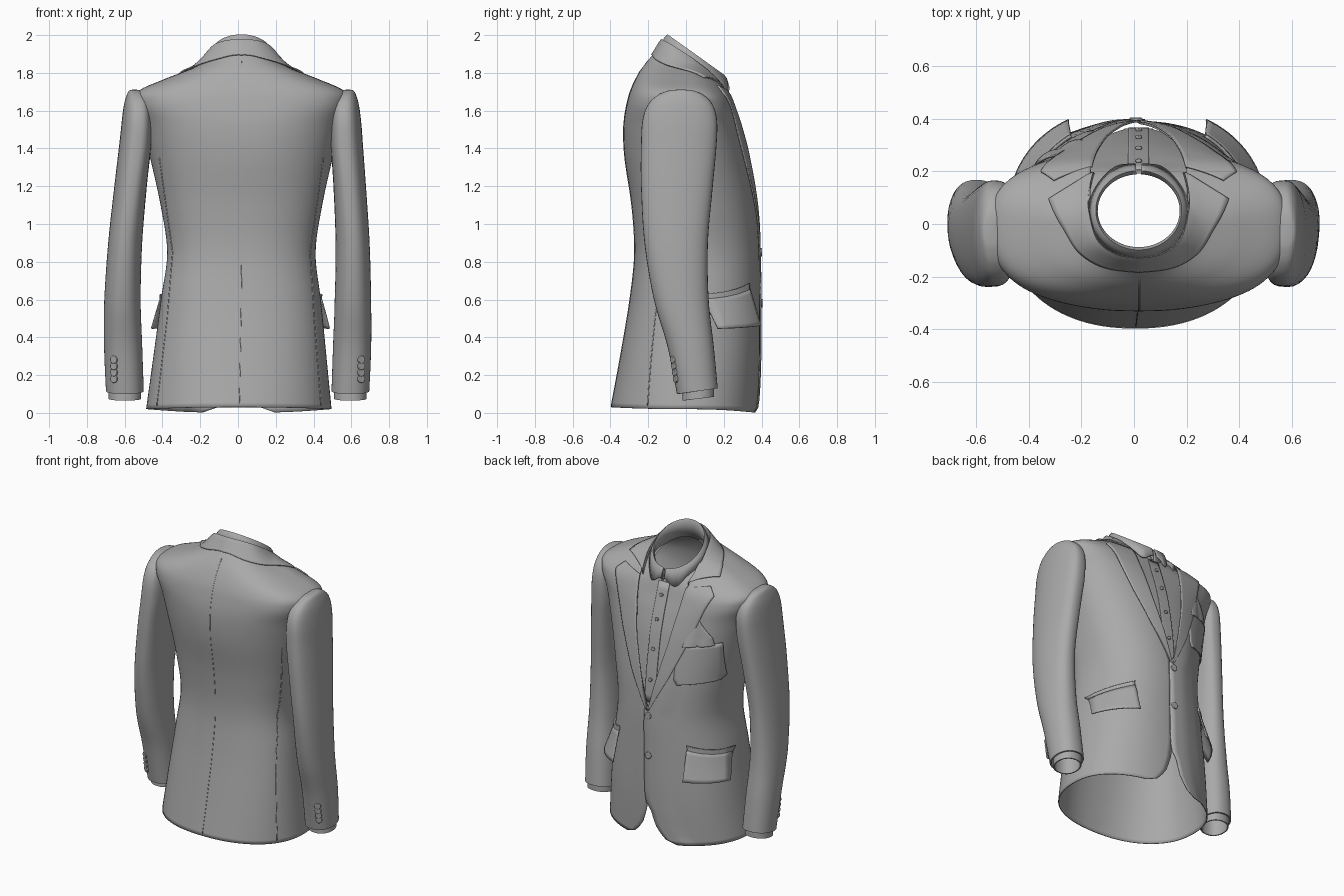
import bpy, bmesh, math
from math import sin, cos, pi, exp
from mathutils import Vector
from mathutils.bvhtree import BVHTree

if "Cube" in bpy.data.objects:
    bpy.data.objects.remove(bpy.data.objects["Cube"])


def lerp_table(table, k):
    """Piecewise-linear lookup of (key, value)."""
    if k <= table[0][0]:
        return table[0][1]
    for (a, va), (b, vb) in zip(table, table[1:]):
        if k <= b:
            return va + (vb - va) * (k - a) / (b - a)
    return table[-1][1]


def catmull(rows, steps):
    """Smooth a list of parameter rows."""
    out, n = [], len(rows)
    for i in range(n - 1):
        p = [rows[max(0, min(n - 1, i + d))] for d in (-1, 0, 1, 2)]
        for s in range(steps):
            t = s / steps
            out.append([0.5 * (2 * b + (c - a) * t + (2 * a - 5 * b + 4 * c - d) * t * t
                               + (3 * b - a - 3 * c + d) * t ** 3) for a, b, c, d in zip(*p)])
    return out + [list(rows[-1])]


def grid(name, rows, closed=False, thick=0.0, cap=False):
    """Mesh object from rows of points."""
    n = len(rows[0])
    faces = [(i * n + j, i * n + (j + 1) % n, (i + 1) * n + (j + 1) % n, (i + 1) * n + j)
             for i in range(len(rows) - 1) for j in range(n if closed else n - 1)]
    if cap:
        faces.append(tuple(range((len(rows) - 1) * n, len(rows) * n)))
    me = bpy.data.meshes.new(name)
    me.from_pydata([tuple(p) for r in rows for p in r], [], faces)
    ob = bpy.data.objects.new(name, me)
    bpy.context.collection.objects.link(ob)
    bm = bmesh.new()
    bm.from_mesh(me)
    bmesh.ops.recalc_face_normals(bm, faces=bm.faces)
    bm.to_mesh(me)
    bm.free()
    if thick:
        m = ob.modifiers.new("thickness", 'SOLIDIFY')
        m.thickness, m.offset = thick, 0
    bpy.ops.object.select_all(action='DESELECT')
    ob.select_set(True)
    bpy.context.view_layer.objects.active = ob
    bpy.ops.object.shade_smooth_by_angle(angle=math.radians(40))
    return ob


# torso cross-sections: z front, z side, z back, half width, y front, y back, roundness
TORSO = catmull([
    (0.00, 0.02, 0.03, .488, .378, -.395, 2.2), (0.30, 0.30, 0.30, .455, .388, -.345, 2.3),
    (0.60, 0.60, 0.60, .420, .388, -.295, 2.3), (0.85, 0.85, 0.85, .390, .385, -.270, 2.3),
    (1.10, 1.10, 1.10, .425, .367, -.285, 2.3), (1.35, 1.35, 1.35, .480, .328, -.322, 2.3),
    (1.50, 1.52, 1.52, .518, .290, -.328, 2.5), (1.60, 1.63, 1.65, .552, .256, -.308, 2.9),
    (1.65, 1.70, 1.73, .545, .240, -.282, 2.7), (1.69, 1.765, 1.81, .405, .227, -.240, 2.3),
    (1.71, 1.815, 1.875, .275, .220, -.190, 2.0), (1.72, 1.85, 1.91, .205, .215, -.160, 2.0)], 7)


def torso_point(row, th, inset=0.0):
    zf, zs, zb, hw, yf, yb, n = row
    s, c = sin(th), cos(th)
    x = (hw - inset) * math.copysign(abs(s) ** (2 / n), s)
    y = (yf - inset if c > 0 else -yb - inset) * math.copysign(abs(c) ** (2 / n), c)
    return Vector((x, y, zs + ((zf if c > 0 else zb) - zs) * c * c))


def edge_angle(row, x):
    r = min(abs(x) / row[3], .97)
    return math.copysign(math.asin(r ** (row[6] / 2)), x)


# jacket shell, open down the front: cutaway hem, button closure, V neck
EDGE = [(0, .19), (.03, .11), (.10, .055), (.2, .02), (.32, 0), (.88, 0), (1.1, .065),
        (1.35, .13), (1.6, .17), (1.72, .185)]
N = 96
body = []
for row in TORSO:
    x = lerp_table(EDGE, row[0])
    lap = .025 if .25 < row[0] < .92 else 0
    a, b = edge_angle(row, x), 2 * pi - edge_angle(row, x - lap)
    r = [torso_point(row, a + (b - a) * j / N) for j in range(N + 1)]
    for j in range(N - 5, N + 1):
        r[j].y += .008 * min(1, (j - N + 6) / 3)
    body.append(r)
grid("jacket_body", body, thick=.006)

# closed torso shape used only for projecting details
sv = [torso_point(r, 2 * pi * j / 120) for r in TORSO for j in range(120)]
sf = [(i * 120 + j, i * 120 + (j + 1) % 120, (i + 1) * 120 + (j + 1) % 120, (i + 1) * 120 + j)
      for i in range(len(TORSO) - 1) for j in range(120)]
TREE = BVHTree.FromPolygons(sv, sf)


def on_body(x, z, off, side=1):
    hit, nor, _, _ = TREE.ray_cast(Vector((x, side * 2, z)), Vector((0, -side, 0)))
    if hit is None:
        hit, nor, _, _ = TREE.find_nearest(Vector((x, side * .15, z)))
    return hit + (-nor if nor.y * side < 0 else nor) * off


def patch(name, left, right, off=.01, thick=.008, side=1, cols=10, sub=8):
    """Cloth piece between two x,z polylines, laid on the torso."""
    rows, m = [], (len(left) - 1) * sub
    tl, tr = (list(enumerate(p)) for p in (left, right))
    for i in range(m + 1):
        lx, lz, rx, rz = [lerp_table([(q, p[a]) for q, p in t], i / sub) for t in (tl, tr) for a in (0, 1)]
        rows.append([on_body(lx + (rx - lx) * t, lz + (rz - lz) * t,
                             off(i / m, t) if callable(off) else off, side)
                     for t in (j / cols for j in range(cols + 1))])
    return grid(name, rows, thick=thick)


def flip(pts, s):
    return [(s * x, z) for x, z in pts]


def button(name, loc, normal, r=.016):
    bpy.ops.mesh.primitive_cylinder_add(vertices=20, radius=r, depth=.012, location=loc,
                                        rotation=Vector(normal).to_track_quat('Z', 'Y').to_euler())
    ob = bpy.context.object
    ob.name = name
    m = ob.modifiers.new("rim", 'BEVEL')
    m.width, m.segments = .003, 2
    bpy.ops.object.shade_smooth_by_angle()


# shirt front, placket and buttons
shirt = []
for row in TORSO:
    if row[0] > .8:
        t = edge_angle(row, min(lerp_table(EDGE, row[0]) + .06, row[3] * .95))
        shirt.append([torso_point(row, -t + 2 * t * j / 24, .022) for j in range(25)])
grid("shirt_front", shirt)
patch("shirt_placket", [(-.04, .93), (-.04, 1.3), (-.04, 1.70)], [(.04, .93), (.04, 1.3), (.04, 1.70)],
      off=-.017, thick=.006)
for i, z in enumerate((1.08, 1.28, 1.47, 1.62)):
    button(f"shirt_button_{i + 1}", on_body(0, z, -.009), (0, 1, .2), .012)

# shirt collar: stand and fall, tilted down to the front, with two points
rows = []
for hw, yf, yb, zf, zb, k in ((.172, .200, -.10, 1.69, 1.88, 0), (.160, .193, -.092, 1.77, 1.985, 0),
                              (.164, .203, -.099, 1.785, 2.0, 0), (.174, .213, -.112, 1.77, 1.985, .1),
                              (.188, .226, -.135, 1.73, 1.93, 1)):
    r = []
    for j in range(73):
        th = .06 + (2 * pi - .12) * j / 72
        y = (yf + yb) / 2 + (yf - yb) / 2 * cos(th)
        drop = .055 * k * exp(-((min(th, 2 * pi - th) - .5) / .28) ** 2)
        r.append((hw * sin(th), y + drop * .2, zb + (zf - zb) * (y - yb) / (yf - yb) - drop))
    rows.append(r)
grid("shirt_collar", rows, thick=.008)

# jacket collar: roll line at the neck out to an edge lying on the shoulders
roll = catmull([(.176, .198, 1.705), (.193, .12, 1.80), (.192, .05, 1.862), (.16, -.06, 1.935),
                (.09, -.115, 1.967), (0, -.132, 1.975)], 6)
outer = catmull([(.343, .095), (.32, .04), (.285, -.02), (.225, -.11), (.13, -.165), (0, -.182)], 6)


def shell_z(x, y):
    hit = TREE.ray_cast(Vector((x, y, 3)), Vector((0, 0, -1)))[0]
    return hit.z if hit else 0


half = []
for p, (ox, oy) in zip(roll, outer):
    q = (ox, oy, shell_z(ox, oy) + .008)
    r = [(p[0] * .95, p[1] * .95, p[2] - .05)]
    for j in range(9):
        x, y, z = (a + (b - a) * j / 8 for a, b in zip(p, q))
        r.append((x, y, max(z, shell_z(x, y) + .010)))
    half.append(r)
grid("jacket_collar", half + [[(-x, y, z) for x, y, z in r] for r in half[-2::-1]], thick=.008)

for s, tag in ((1, "right"), (-1, "left")):
    # lapel with notch below the collar
    patch(f"{tag}_lapel", flip([(0, .88), (.055, 1.1), (.118, 1.35), (.160, 1.58), (.172, 1.675), (.176, 1.70)], s),
          flip([(.012, .885), (.135, 1.12), (.245, 1.37), (.33, 1.6), (.370, 1.685), (.322, 1.728)], s),
          off=lambda u, t: .008 + .010 * sin(pi * min(u, .5)) * (1 - .6 * t) * (1 - u))
    # hip pocket: welt and flared flap
    patch(f"{tag}_pocket_welt", flip([(.250, .685), (.255, .65)], s), flip([(.415, .625), (.415, .59)], s),
          off=.010, thick=.012)
    patch(f"{tag}_pocket_flap", flip([(.250, .655), (.238, .46)], s), flip([(.415, .60), (.417, .44)], s),
          off=lambda u, t: .012 + .045 * u)
    # side seam
    patch(f"{tag}_side_seam", flip([(.43, .04), (.385, .5), (.36, .85), (.43, 1.35)], s),
          flip([(.433, .04), (.388, .5), (.363, .85), (.433, 1.35)], s), off=.003, thick=.003, side=-1, cols=1)

    # sleeve: z, centre x, centre y, half width, half depth
    arm = catmull([(.115, .597, .06, .100, .108), (.35, .606, .025, .101, .122), (.6, .610, -.025, .096, .145),
                   (.9, .602, -.052, .090, .168), (1.2, .580, -.048, .086, .190), (1.42, .560, -.038, .085, .200),
                   (1.55, .553, -.033, .080, .197), (1.63, .552, -.030, .070, .172),
                   (1.68, .556, -.028, .052, .125), (1.705, .562, -.026, .033, .07),
                   (1.711, .565, -.026, .012, .025)], 6)

    def ring(z, cx, cy, rx, ry, slant=0.0):
        pts = []
        for j in range(40):
            t = 2 * pi * j / 40
            # inner half squarer towards the armhole
            e = .85 if cos(t) > 0 else .85 - .25 * max(0, min(1, (z - .9) / .5))
            f = 1 if cos(t) > 0 else 1 - .35 * max(0, min(1, (z - .9) / .5))
            pts.append((s * (cx + rx * math.copysign(abs(cos(t)) ** e, cos(t))),
                        cy + ry * math.copysign(abs(sin(t)) ** f, sin(t)), z + slant * sin(t)))
        return pts
    rows = [ring(*a, slant=.015 * max(0, 1 - (a[0] - .115) / .3)) for a in arm]
    hem = [ring(z, .597, .06, .090, .098, .015) for z in (.2, .115)]
    grid(f"{tag}_sleeve", hem + rows, closed=True, cap=True)
    # shirt cuff, doubled back inside
    grid(f"{tag}_shirt_cuff", [ring(z, .597, .065, r, r * .98, .01)
                               for z, r in ((.2, .086), (.075, .086), (.075, .078), (.2, .078))], closed=True)
    # sleeve buttons up the back of the cuff
    for i in range(4):
        z = .18 + .034 * i
        t = math.radians(-62)
        y = lerp_table([(.115, .06), (.35, .025)], z) + .115 * sin(t)
        button(f"{tag}_sleeve_button_{i + 1}", (s * (.60 + .104 * cos(t) ** .85), y - .004, z),
               (s * .45, -.9, -.1), .021)

# breast pocket with folded square
patch("breast_pocket", [(-.175, 1.345), (-.17, 1.12), (-.19, 1.09)], [(-.425, 1.385), (-.415, 1.15), (-.395, 1.12)],
      off=.009, thick=.008)
patch("pocket_square", [(-.20, 1.34), (-.22, 1.40), (-.295, 1.52)], [(-.39, 1.37), (-.38, 1.42), (-.305, 1.52)],
      off=lambda u, t: .008 + .012 * abs(sin(2 * pi * t)) * (1 - u))

# jacket buttons and centre back seam
for i, z in enumerate((.85, .58)):
    button(f"jacket_button_{i + 1}", on_body(-.008, z, .012), (0, 1, 0), .023)
patch("back_seam", [(0, .04), (0, .5), (0, .9), (0, 1.4), (0, 1.86)],
      [(.004, .04), (.004, .5), (.004, .9), (.004, 1.4), (.004, 1.86)], off=.003, thick=.003, side=-1, cols=1)

# cloth grey, and the slight lean of the garment to +x
cloth = bpy.data.materials.new("cloth")
cloth.diffuse_color = (.40, .40, .40, 1)
cloth.use_nodes = True
cloth.node_tree.nodes["Principled BSDF"].inputs["Base Color"].default_value = cloth.diffuse_color
for ob in bpy.context.scene.objects:
    ob.data.materials.append(cloth)
    sleeve = "sleeve" in ob.name or "cuff" in ob.name
    lean = [(.6, -.002), (1.5, .018)] if sleeve else [(0, .004), (.5, .014), (.85, .018)]
    if "button" in ob.name:
        ob.location.x += lerp_table(lean, ob.location.z)
    else:
        for v in ob.data.vertices:
            v.co.x += lerp_table(lean, v.co.z)
